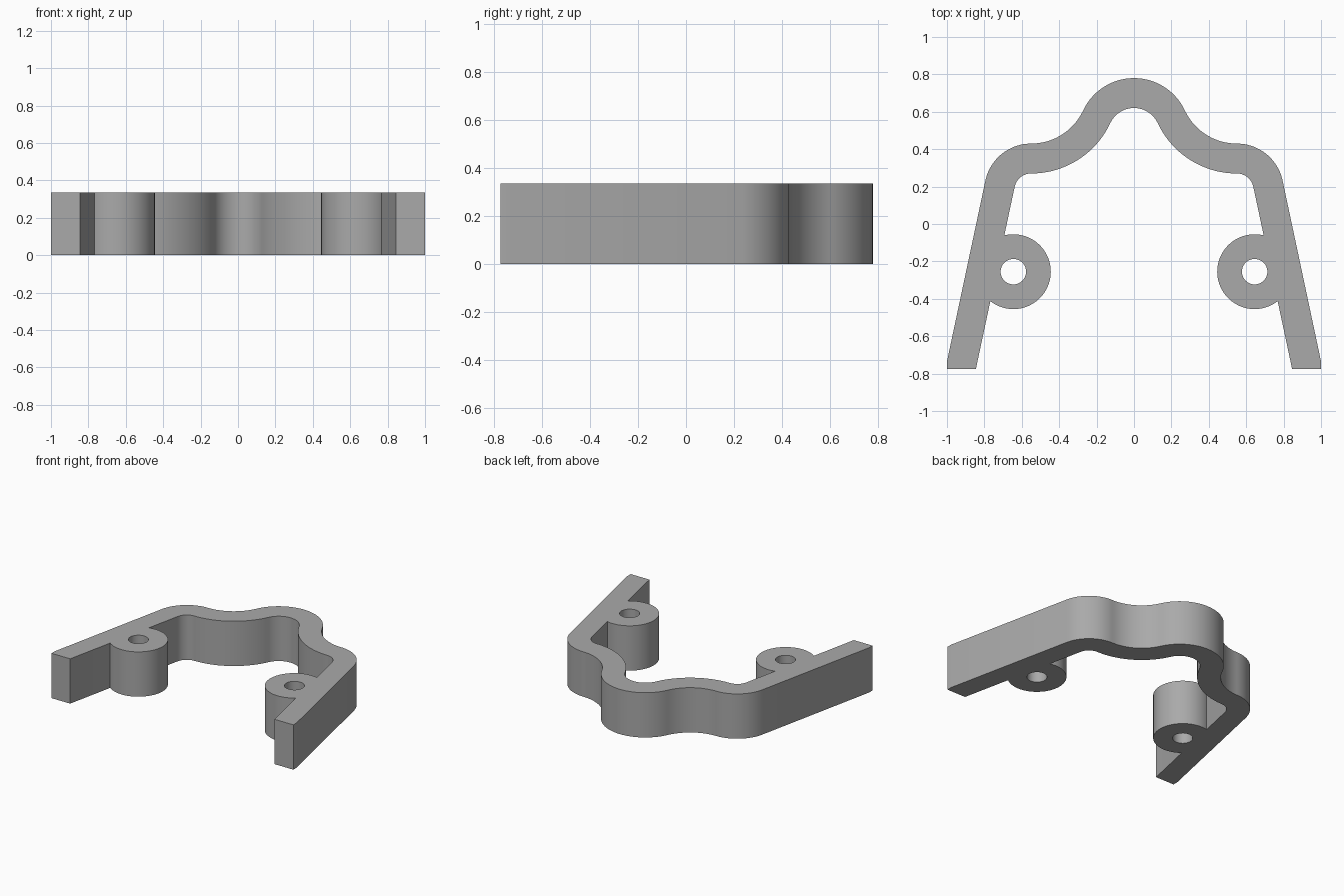
import bpy
import bmesh
from math import sin, cos, radians

cube = bpy.data.objects.get("Cube")
if cube:
    bpy.data.objects.remove(cube, do_unlink=True)

HEIGHT = 0.335
WALL = 0.16
SHOULDER = (0.55, 0.18)
DIP = (0.55, 0.737)
DOME = (0, 0.48)
BOSS = (0.645, -0.255)


def arc(centre, radius, start, end, steps=24):
    """Points along an arc, angles in degrees."""
    angles = [radians(start + (end - start) * i / steps) for i in range(steps + 1)]
    return [(centre[0] + radius * cos(a), centre[1] + radius * sin(a)) for a in angles]


def add_loop(curve, points):
    spline = curve.splines.new("POLY")
    spline.points.add(len(points) - 1)
    for p, (x, y) in zip(spline.points, points):
        p.co = (x, y, 0, 1)
    spline.use_cyclic_u = True


# Outer edge of one half, from the dome crown down to the leg tip
half = arc(DOME, 0.30, 90, 25)
half += arc(DIP, 0.307, 205, 270)[1:]
half += arc(SHOULDER, 0.25, 90, 12)[1:]
half += [(1, -0.735), (1, -0.775), (0.845, -0.775), (0.838, -0.74)]
# Inner edge back up, around the screw boss
half += arc(BOSS, 0.2, -52, -284, 64)
half += arc(SHOULDER, 0.25 - WALL, 12, 90)
half += arc(DIP, 0.307 + WALL, 270, 205)[1:]
half += arc(DOME, 0.30 - WALL, 25, 90)[1:]
outline = half + [(-x, y) for x, y in half[-2:0:-1]]

# Extruded bracket with two screw holes
curve = bpy.data.curves.new("bracket", "CURVE")
curve.dimensions = "2D"
curve.fill_mode = "BOTH"
curve.extrude = HEIGHT / 2
add_loop(curve, outline)
for side in (1, -1):
    add_loop(curve, arc((side * BOSS[0], BOSS[1]), 0.068, 0, 360, 48)[:-1])

bracket = bpy.data.objects.new("bracket", curve)
bpy.context.collection.objects.link(bracket)
bpy.ops.object.select_all(action="DESELECT")
bracket.select_set(True)
bpy.context.view_layer.objects.active = bracket
bpy.ops.object.convert(target="MESH")
bracket = bpy.context.object

# Weld caps to walls and stand it on the floor
bm = bmesh.new()
bm.from_mesh(bracket.data)
bmesh.ops.remove_doubles(bm, verts=bm.verts, dist=0.0005)
bmesh.ops.translate(bm, verts=bm.verts, vec=(0, 0, HEIGHT / 2))
bmesh.ops.recalc_face_normals(bm, faces=bm.faces)
bm.to_mesh(bracket.data)
bm.free()
bpy.ops.object.shade_smooth_by_angle(angle=radians(30))

# Plain grey
grey = bpy.data.materials.new("grey")
grey.use_nodes = True
colour = (0.40, 0.40, 0.40, 1)
grey.diffuse_color = colour
grey.node_tree.nodes["Principled BSDF"].inputs["Base Color"].default_value = colour
bracket.data.materials.clear()
bracket.data.materials.append(grey)
